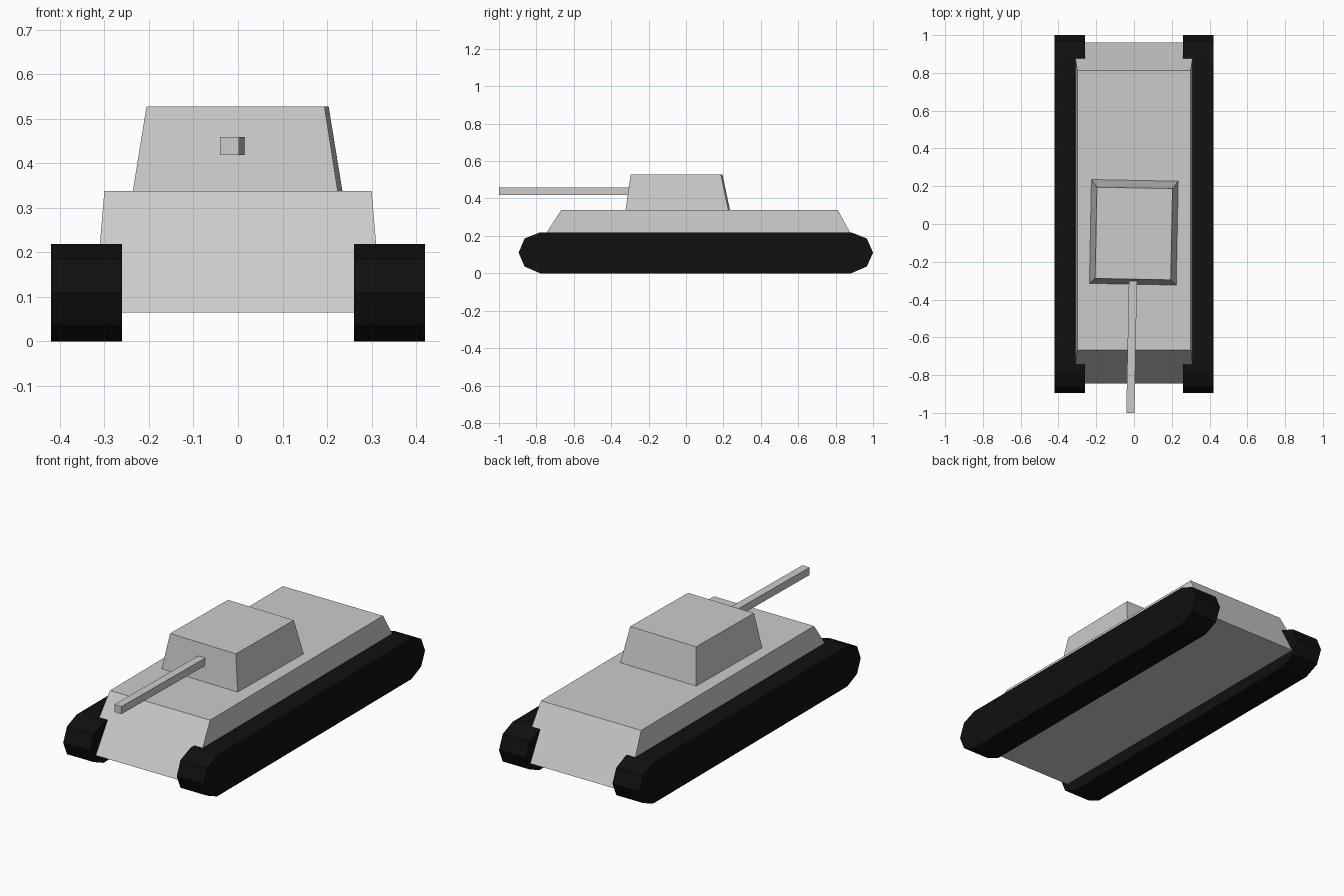
import bpy, bmesh, math
from mathutils import Matrix

if "Cube" in bpy.data.objects:
    bpy.data.objects.remove(bpy.data.objects["Cube"])

TURN = Matrix.Rotation(math.radians(-1.1), 4, 'Z')


def loft(name, rings, material=None, turn=None):
    """Solid between two matching rings of points, capped at both ends."""
    bm = bmesh.new()
    a, b = [[bm.verts.new(p) for p in ring] for ring in rings]
    bm.faces.new(a)
    bm.faces.new(b)
    for i in range(len(a)):
        j = (i + 1) % len(a)
        bm.faces.new((a[i], a[j], b[j], b[i]))
    bmesh.ops.recalc_face_normals(bm, faces=bm.faces)
    if turn:
        bm.transform(turn)
    mesh = bpy.data.meshes.new(name)
    bm.to_mesh(mesh)
    bm.free()
    obj = bpy.data.objects.new(name, mesh)
    bpy.context.collection.objects.link(obj)
    if material:
        mesh.materials.append(material)
    return obj


def rect(half_x, y0, y1, z):
    return [(-half_x, y0, z), (half_x, y0, z), (half_x, y1, z), (-half_x, y1, z)]


# Tapered hull
loft("hull", [rect(0.323, -0.845, 0.96, 0.065), rect(0.30, -0.667, 0.812, 0.338)])

# Turret and gun, turned slightly to one side
loft("turret", [rect(0.23, -0.319, 0.231, 0.338), rect(0.20, -0.292, 0.191, 0.527)], turn=TURN)
loft("gun_barrel", [rect(0.0215, -1.0, -0.27, 0.418), rect(0.0215, -1.0, -0.27, 0.459)], turn=TURN)

# Black tracks with faceted ends
black = bpy.data.materials.new("track_black")
black.diffuse_color = (0.005, 0.005, 0.005, 1)
black.use_nodes = True
black.node_tree.nodes["Principled BSDF"].inputs["Base Color"].default_value = black.diffuse_color
profile = [(-0.895, 0.11), (-0.863, 0.036), (-0.78, 0), (0.883, 0), (0.967, 0.036),
           (1.0, 0.11), (0.967, 0.186), (0.883, 0.219), (-0.78, 0.219), (-0.863, 0.186)]
for side, s in (("left", -1), ("right", 1)):
    loft(side + "_track", [[(s * x, y, z) for y, z in profile] for x in (0.26, 0.42)], black)
